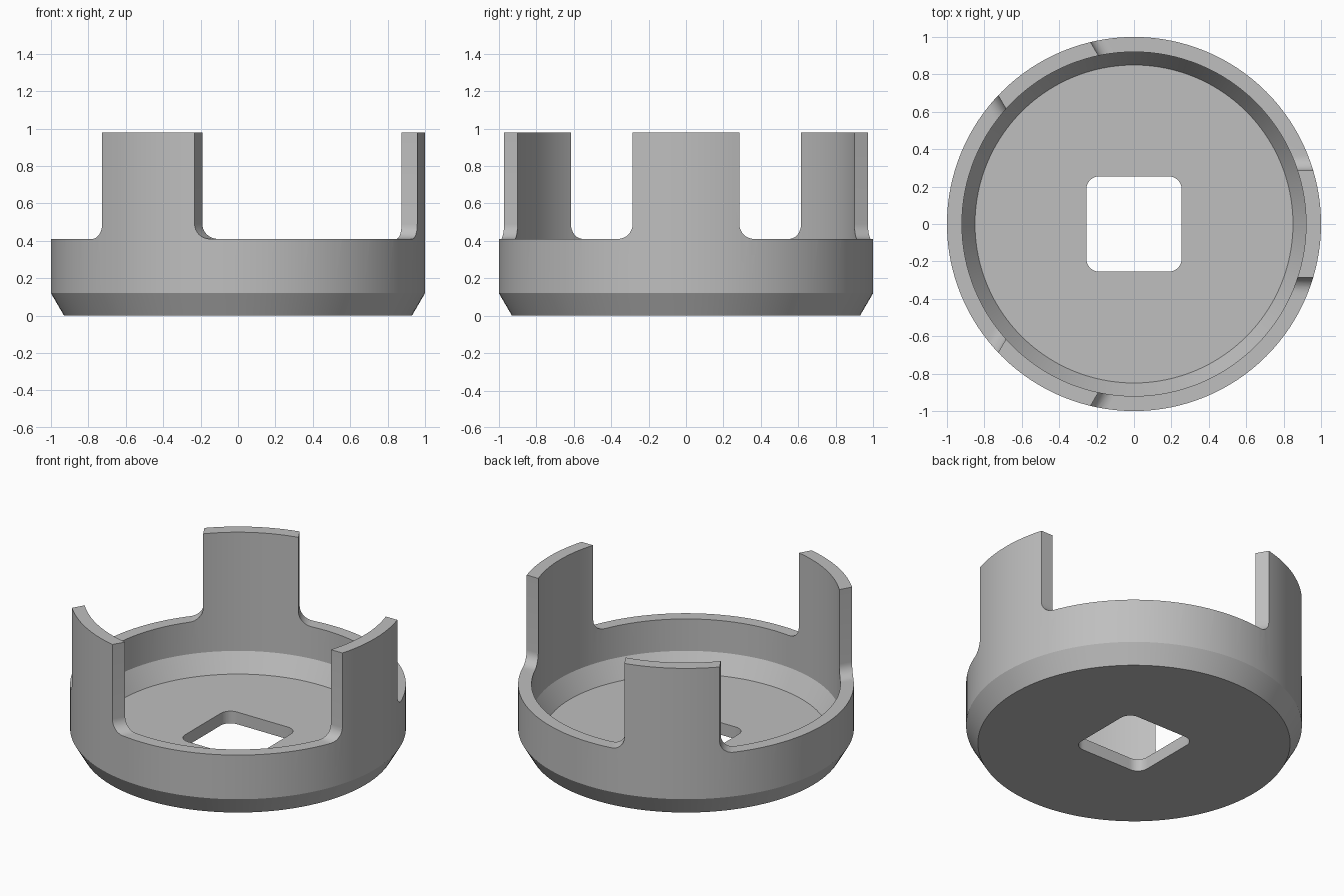
import bpy
import bmesh
from math import sin, cos, pi, radians
from mathutils import Matrix, Vector

OUTER, INNER = 1.0, 0.92
RIM_Z, TOP_Z, FLOOR_Z = 0.41, 0.98, 0.08
TAB_HALF, FILLET = 0.285, 0.08

if "Cube" in bpy.data.objects:
    bpy.data.objects.remove(bpy.data.objects["Cube"])


def make_object(name, bm):
    bmesh.ops.recalc_face_normals(bm, faces=bm.faces)
    mesh = bpy.data.meshes.new(name)
    bm.to_mesh(mesh)
    bm.free()
    obj = bpy.data.objects.new(name, mesh)
    bpy.context.collection.objects.link(obj)
    return obj


def lathe(name, profile, segments):
    bm = bmesh.new()
    verts = [bm.verts.new((r, 0, z)) for r, z in profile]
    edges = [bm.edges.new(pair) for pair in zip(verts, verts[1:])]
    bmesh.ops.spin(bm, geom=verts + edges, cent=(0, 0, 0), axis=(0, 0, 1),
                   angle=2 * pi, steps=segments, use_duplicate=False)
    bmesh.ops.remove_doubles(bm, verts=bm.verts, dist=0.0001)
    return make_object(name, bm)


def prism(name, points, depth):
    """Extrude a closed 3D outline along the depth vector."""
    bm = bmesh.new()
    face = bm.faces.new([bm.verts.new(p) for p in points])
    new = bmesh.ops.extrude_face_region(bm, geom=[face], use_keep_orig=True)
    moved = [v for v in new["geom"] if isinstance(v, bmesh.types.BMVert)]
    bmesh.ops.translate(bm, verts=moved, vec=depth)
    return make_object(name, bm)


def combine(target, tool, operation):
    """Apply a boolean and remove the tool."""
    mod = target.modifiers.new("cut", 'BOOLEAN')
    mod.operation, mod.solver, mod.object = operation, 'EXACT', tool
    bpy.context.view_layer.update()
    graph = bpy.context.evaluated_depsgraph_get()
    mesh = bpy.data.meshes.new_from_object(target.evaluated_get(graph))
    target.modifiers.clear()
    target.data = mesh
    bpy.data.objects.remove(tool)


# Full-height cup with chamfered base, inside and out
cup = lathe("tabbed_cup", [
    (0, 0), (0.93, 0), (OUTER, 0.12), (OUTER, TOP_Z), (INNER, TOP_Z),
    (INNER, 0.2), (0.85, FLOOR_Z), (0, FLOOR_Z)], 128)

# Kept volume: everything under the rim plus three flared tabs
keep = lathe("keep_volume", [(0, -0.2), (1.3, -0.2), (1.3, RIM_Z), (0, RIM_Z)], 32)
side = [(TAB_HALF, 1.2)]
for i in range(9):
    a = i / 8 * pi / 2
    side.append((TAB_HALF + FILLET * (1 - cos(a)), RIM_Z + FILLET * (1 - sin(a))))
side.append((TAB_HALF + FILLET, 0.25))
outline = side + [(-w, z) for w, z in reversed(side)]
for k in range(3):
    turn = Matrix.Rotation(radians(120 * k), 3, 'Z')
    tab = prism("tab_volume", [turn @ Vector((0.65, w, z)) for w, z in outline],
                turn @ Vector((0.5, 0, 0)))
    combine(keep, tab, 'UNION')
combine(cup, keep, 'INTERSECT')

# Rounded square hole through the floor
half, corner = 0.255, 0.07
ring = []
for q in range(4):
    centre = Matrix.Rotation(q * pi / 2, 3, 'Z') @ Vector((half - corner, half - corner, -0.1))
    for i in range(9):
        a = (q + i / 8) * pi / 2
        ring.append(centre + Vector((cos(a), sin(a), 0)) * corner)
combine(cup, prism("hole_cutter", ring, Vector((0, 0, 0.3))), 'DIFFERENCE')

# Single grey finish
grey = bpy.data.materials.new("plain grey")
grey.use_nodes = True
colour = (0.52, 0.52, 0.52, 1)
grey.diffuse_color = colour
grey.node_tree.nodes["Principled BSDF"].inputs["Base Color"].default_value = colour
cup.data.materials.clear()
cup.data.materials.append(grey)

bpy.ops.object.select_all(action='DESELECT')
cup.select_set(True)
bpy.context.view_layer.objects.active = cup
bpy.ops.object.shade_smooth_by_angle(angle=radians(28))
